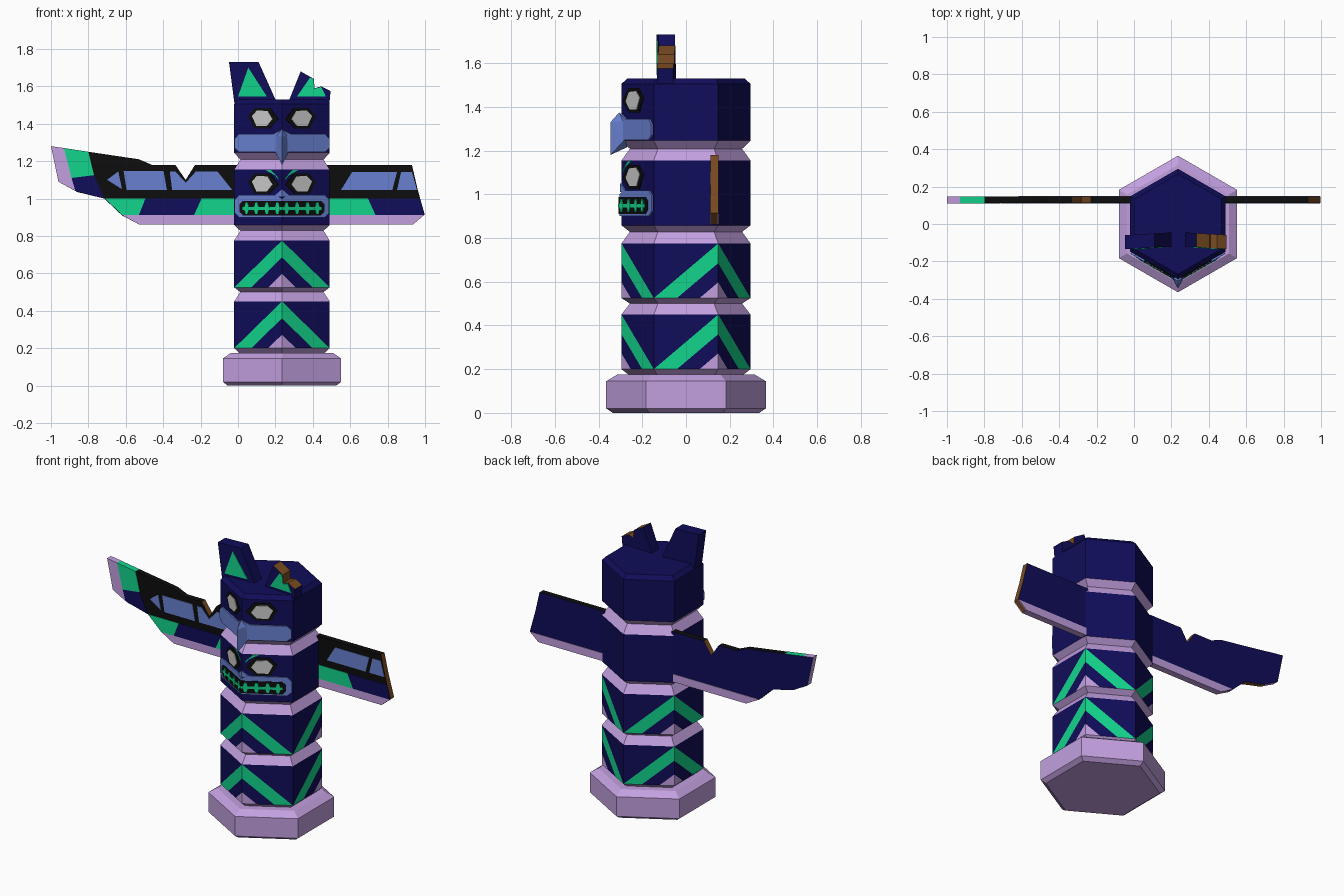
import bpy, bmesh, math
from mathutils import Vector

if "Cube" in bpy.data.objects:
    bpy.data.objects.remove(bpy.data.objects["Cube"])

CX, R = 0.235, 0.295          # pole centre and hexagon radius
COLOURS = {
    "navy": (0.005, 0.004, 0.10), "lilac": (0.54, 0.35, 0.74),
    "green": (0.006, 0.66, 0.26), "blue": (0.14, 0.22, 0.64),
    "black": (0.004, 0.004, 0.004), "pale_grey": (0.6, 0.6, 0.6),
    "brown": (0.19, 0.07, 0.015),
}
MATS = {}
for n, c in COLOURS.items():
    MATS[n] = bpy.data.materials.new(n)
    MATS[n].diffuse_color = (*c, 1)


def finish(name, bm, used):
    bmesh.ops.remove_doubles(bm, verts=bm.verts, dist=1e-5)
    bmesh.ops.recalc_face_normals(bm, faces=bm.faces)
    me = bpy.data.meshes.new(name)
    bm.to_mesh(me)
    bm.free()
    for m in used:
        me.materials.append(MATS[m])
    ob = bpy.data.objects.new(name, me)
    bpy.context.collection.objects.link(ob)
    return ob


def hex_point(i, r, z):
    a = math.radians(-90 + 60 * i)
    return Vector((CX + r * math.cos(a), r * math.sin(a), z))


def hex_lathe(name, profile, mat, cap_bottom=False, cap_top=False):
    bm = bmesh.new()
    rings = [[bm.verts.new(hex_point(i, r, z)) for i in range(6)] for r, z in profile]
    for a, b in zip(rings, rings[1:]):
        for i in range(6):
            j = (i + 1) % 6
            bm.faces.new((a[i], a[j], b[j], b[i]))
    if cap_bottom:
        bm.faces.new(rings[0])
    if cap_top:
        bm.faces.new(rings[-1])
    return finish(name, bm, [mat])


def prism(name, pts, place, d0, d1, front, back=None, edges=None):
    """Extrude a 2D outline; d1 is the front. edges gives a colour per side."""
    back = back or front
    edges = edges or [front] * len(pts)
    used = list(dict.fromkeys([front, back] + edges))
    bm = bmesh.new()
    f = [bm.verts.new(place(u, v, d1)) for u, v in pts]
    b = [bm.verts.new(place(u, v, d0)) for u, v in pts]
    bm.faces.new(f).material_index = used.index(front)
    bm.faces.new(b[::-1]).material_index = used.index(back)
    for i in range(len(pts)):
        j = (i + 1) % len(pts)
        bm.faces.new((f[i], b[i], b[j], f[j])).material_index = used.index(edges[i])
    return finish(name, bm, used)


# Base and necks
hex_lathe("base", [(0.335, 0), (0.365, 0.02), (0.365, 0.145), (0.315, 0.175)], "lilac", True, True)
hex_lathe("foot_neck", [(0.257, 0.17), (R, 0.2)], "lilac")
for k, (z0, z1, z2) in enumerate([(0.45, 0.5, 0.525), (0.775, 0.828, 0.858), (1.155, 1.208, 1.245)]):
    hex_lathe(f"neck_{k}", [(R, z0), (0.257, z1), (R, z2)], "lilac")

# Two chevron drums: peaks on every other corner
for k, (lo, hi) in enumerate([(0.2, 0.45), (0.525, 0.775)]):
    bm = bmesh.new()
    h = hi - lo
    m1, m2 = lo + 0.64 * h, lo + 0.29 * h
    shapes = [([(0, hi), (1, hi), (1, lo)], 0), ([(0, hi), (1, lo), (0.64, lo), (0, m1)], 1),
              ([(0, m1), (0.64, lo), (0.29, lo), (0, m2)], 0), ([(0, m2), (0.29, lo), (0, lo)], 2)]
    for peak in (0, 2, 4):
        for step in (-1, 1):
            for poly, mi in shapes:
                vs = [bm.verts.new(hex_point(peak, R, z).lerp(hex_point(peak + step, R, z), t))
                      for t, z in poly]
                if step < 0:
                    vs.reverse()
                bm.faces.new(vs).material_index = mi
    bm.normal_update()
    finish(f"chevron_drum_{k}", bm, ["navy", "green", "lilac"])

# Lower face drum and head drum
hex_lathe("face_drum", [(R, 0.858), (R, 1.155)], "navy")
hex_lathe("head_drum", [(R, 1.245), (R, 1.505), (0.268, 1.53)], "navy", cap_top=True)


# Painted plates, repeated on both front faces of the hexagon
def on_face(s):
    def place(t, z, d):
        if t <= 0:
            t = -0.577 * d       # mitre at the front corner
        return Vector((CX + s * (0.866 * t + 0.5 * d), -R + 0.5 * t - 0.866 * d, z))
    return place


EYE = [(-0.098, -0.005), (-0.045, 0.055), (0.045, 0.055), (0.088, 0.01), (0.05, -0.055), (-0.04, -0.055)]
WHITE = [(-0.065, -0.005), (-0.035, 0.038), (0.03, 0.042), (0.063, 0.012), (0.035, -0.042), (-0.03, -0.042)]
for s, side in ((-1, "left"), (1, "right")):
    P = on_face(s)
    for zc, who in ((1.43, "head"), (1.08, "face")):
        prism(f"{who}_eye_rim_{side}", [(0.118 + a, zc + b) for a, b in EYE], P, 0, 0.006, "black")
        prism(f"{who}_eye_{side}", [(0.118 + a, zc + b) for a, b in WHITE], P, 0.004, 0.009, "pale_grey")
    prism(f"cheek_{side}", [(0, 1.248), (0.26, 1.248), (0.287, 1.27), (0.287, 1.32), (0.262, 1.345),
                            (0.05, 1.345), (0, 1.37)], P, 0, 0.009, "blue")
    prism(f"brow_{side}", [(0.018, 1.10), (0.065, 1.153), (0.098, 1.153), (0.022, 1.115)], P, 0, 0.005, "green")
    prism(f"nose_{side}", [(0, 1.01), (0.05, 1.01), (0, 1.05)], P, 0, 0.006, "blue")
    prism(f"lips_{side}", [(0, 0.9), (0.262, 0.9), (0.287, 0.922), (0.287, 0.995), (0.262, 1.018),
                           (0.03, 1.018), (0, 1.0)], P, 0, 0.008, "blue")
    prism(f"mouth_{side}", [(0, 0.91), (0.235, 0.91), (0.255, 0.93), (0.255, 0.97), (0.235, 0.988),
                            (0, 0.988)], P, 0.006, 0.011, "black")
    prism(f"tooth_line_{side}", [(0, 0.94), (0.235, 0.94), (0.235, 0.955), (0, 0.955)], P, 0.009, 0.014, "green")
    for k, t in enumerate((0.02, 0.085, 0.15, 0.21)):
        prism(f"tooth_{k}_{side}", [(t - 0.016, 0.947), (t - 0.006, 0.978), (t + 0.006, 0.978), (t + 0.016, 0.947),
                                    (t + 0.006, 0.918), (t - 0.006, 0.918)], P, 0.009, 0.0145, "green")

# Beak
bm = bmesh.new()
for p in [(0, -0.305, 1.375), (0, -0.345, 1.33), (0, -0.345, 1.18), (0, -0.27, 1.215), (0.035, -0.28, 1.25),
          (-0.035, -0.28, 1.25), (0.03, -0.285, 1.335), (-0.03, -0.285, 1.335)]:
    bm.verts.new((CX + p[0], p[1], p[2]))
bmesh.ops.convex_hull(bm, input=bm.verts)
finish("beak", bm, ["blue"])


# Ears, the right one broken
def ear_place(x, z, d):
    return Vector((x, -0.118 - 0.06 * abs(x - CX) - d, z))


prism("left_ear", [(-0.018, 1.5), (0.2, 1.5), (0.2, 1.53), (0.11, 1.73), (-0.048, 1.73)], ear_place, -0.075, 0, "navy")
prism("left_ear_inner", [(0.0, 1.545), (0.155, 1.545), (0.055, 1.7)], ear_place, -0.002, 0.004, "green")
prism("right_ear", [(0.27, 1.5), (0.488, 1.5), (0.495, 1.575), (0.445, 1.6), (0.41, 1.59), (0.405, 1.64),
                    (0.335, 1.68), (0.275, 1.53)], ear_place, -0.075, 0, "navy", "navy",
      ["navy", "navy", "brown", "brown", "brown", "brown", "navy", "navy"])
prism("right_ear_inner", [(0.315, 1.545), (0.47, 1.545), (0.445, 1.597), (0.41, 1.587), (0.404, 1.637),
                          (0.385, 1.647)], ear_place, -0.002, 0.004, "green")


# Wings: black front, navy back, coloured rims
def wing_place(x, z, d):
    return Vector((x, 0.13 - d, z))


prism("right_wing", [(0.47, 1.18), (0.93, 1.18), (0.96, 1.05), (0.998, 0.915), (0.937, 0.862), (0.47, 0.862)],
      wing_place, -0.018, 0.018, "black", "navy", ["black", "brown", "brown", "brown", "lilac", "black"])
prism("left_wing", [(0.0, 1.18), (-0.23, 1.18), (-0.28, 1.10), (-0.335, 1.18), (-0.46, 1.18), (-0.53, 1.21),
                    (-0.80, 1.25), (-0.93, 1.27), (-1.0, 1.28), (-0.96, 1.09), (-0.86, 1.035), (-0.715, 1.0),
                    (-0.62, 0.91), (-0.53, 0.862), (0.0, 0.862)],
      wing_place, -0.018, 0.018, "black", "navy",
      ["black", "brown", "brown", "black", "black", "black", "green", "lilac", "lilac", "lilac", "brown",
       "lilac", "lilac", "lilac", "black"])

FEATHERS = [
    ("right_hem", "lilac", [(0.47, 0.862), (0.937, 0.862), (0.995, 0.912), (0.47, 0.912)]),
    ("right_green", "green", [(0.47, 0.912), (0.735, 0.912), (0.695, 1.0), (0.47, 1.0)]),
    ("right_navy", "navy", [(0.735, 0.912), (0.995, 0.912), (0.973, 1.0), (0.695, 1.0)]),
    ("right_pane_inner", "blue", [(0.55, 1.045), (0.825, 1.045), (0.85, 1.142), (0.61, 1.142)]),
    ("right_pane_outer", "blue", [(0.85, 1.045), (0.957, 1.045), (0.93, 1.142), (0.872, 1.142)]),
    ("left_hem", "lilac", [(0, 0.862), (-0.53, 0.862), (-0.617, 0.912), (0, 0.912)]),
    ("left_green", "green", [(0, 0.912), (-0.235, 0.912), (-0.195, 1.0), (0, 1.0)]),
    ("left_navy", "navy", [(-0.235, 0.912), (-0.53, 0.912), (-0.495, 1.0), (-0.195, 1.0)]),
    ("left_outer_green", "green", [(-0.53, 0.912), (-0.618, 0.912), (-0.71, 1.0), (-0.495, 1.0)]),
    ("left_tip", "lilac", [(-1.0, 1.28), (-0.96, 1.09), (-0.87, 1.042), (-0.89, 1.11), (-0.93, 1.27)]),
    ("left_tip_green", "green", [(-0.93, 1.27), (-0.89, 1.11), (-0.77, 1.125), (-0.80, 1.25)]),
    ("left_tip_navy", "navy", [(-0.89, 1.11), (-0.87, 1.042), (-0.715, 1.0), (-0.77, 1.125)]),
    ("left_pane_tip", "blue", [(-0.70, 1.10), (-0.62, 1.05), (-0.64, 1.145)]),
    ("left_pane_outer", "blue", [(-0.595, 1.045), (-0.38, 1.045), (-0.398, 1.148), (-0.612, 1.148)]),
    ("left_pane_inner", "blue", [(-0.352, 1.045), (-0.03, 1.045), (-0.11, 1.145), (-0.225, 1.145),
                                 (-0.28, 1.085), (-0.335, 1.145), (-0.365, 1.145)]),
]
for name, mat, pts in FEATHERS:
    prism(name, pts, wing_place, 0.015, 0.021, mat)
    if name.endswith("hem"):      # the hem also shows on the back
        prism(name + "_back", pts, wing_place, -0.021, -0.015, mat)

for m in bpy.data.materials:
    if m.users and not m.is_grease_pencil:
        m.use_nodes = True
        m.node_tree.nodes["Principled BSDF"].inputs["Base Color"].default_value = m.diffuse_color
